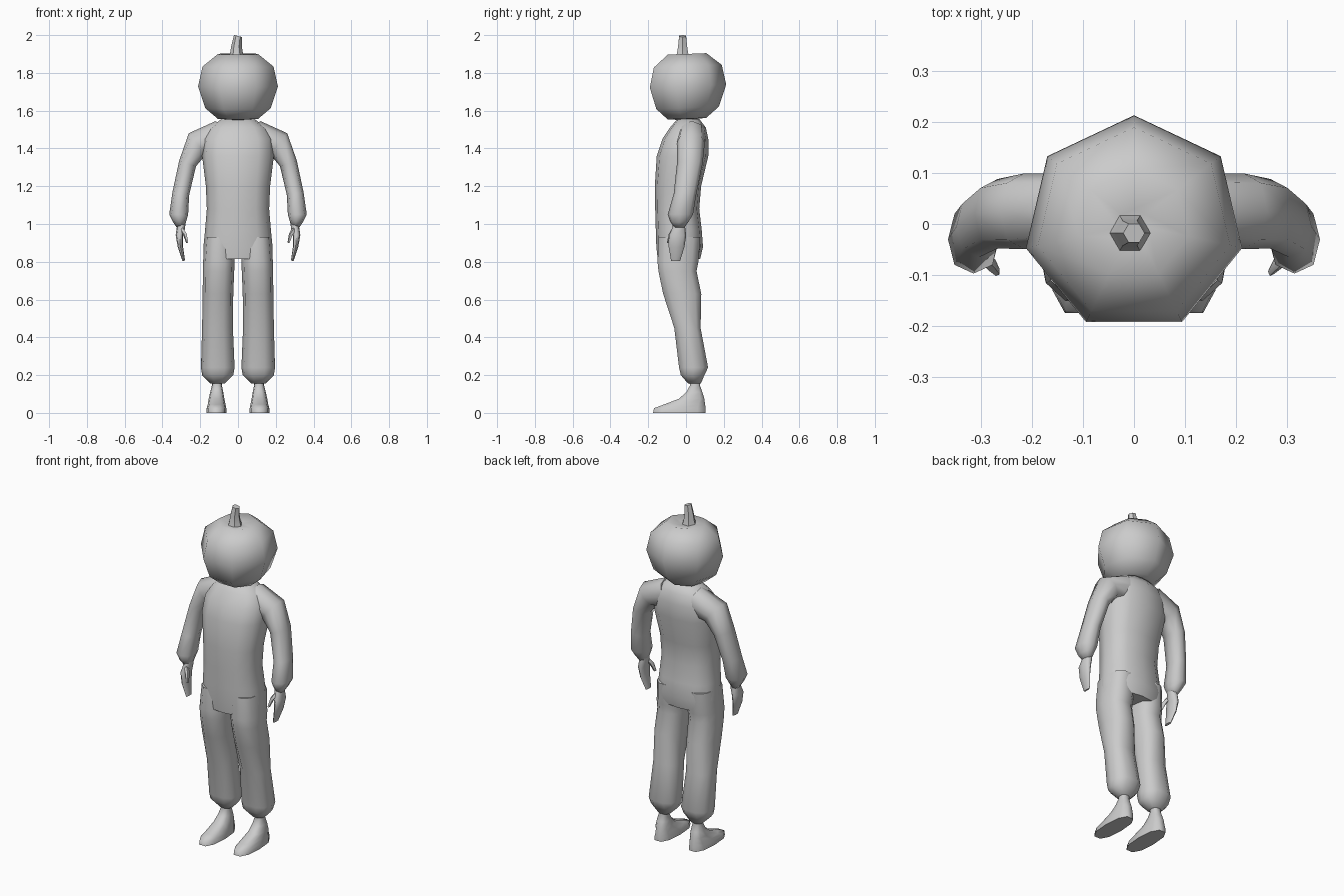
import bpy, bmesh, math
from mathutils import Vector

if "Cube" in bpy.data.objects:
    bpy.data.objects.remove(bpy.data.objects["Cube"])

grey = bpy.data.materials.new("plain grey")
grey.diffuse_color = (0.6, 0.6, 0.6, 1)
grey.use_nodes = True
grey.node_tree.nodes["Principled BSDF"].inputs["Base Color"].default_value = grey.diffuse_color


def loft(name, rings, angle=70):
    """Skin a list of point rings, cap both ends and shade smooth."""
    bm = bmesh.new()
    vr = [[bm.verts.new(p) for p in r] for r in rings]
    n = len(vr[0])
    for a, b in zip(vr, vr[1:]):
        for i in range(n):
            j = (i + 1) % n
            bm.faces.new((a[i], a[j], b[j], b[i]))
    bm.faces.new(vr[0][::-1])
    bm.faces.new(vr[-1])
    bmesh.ops.recalc_face_normals(bm, faces=bm.faces)
    me = bpy.data.meshes.new(name)
    bm.to_mesh(me)
    bm.free()
    me.materials.append(grey)
    ob = bpy.data.objects.new(name, me)
    bpy.context.collection.objects.link(ob)
    bpy.context.view_layer.objects.active = ob
    bpy.ops.object.select_all(action='DESELECT')
    ob.select_set(True)
    bpy.ops.object.shade_smooth_by_angle(angle=math.radians(angle))
    return ob


def spow(v, e):
    return math.copysign(abs(v) ** e, v)


def flat_ring(z, x0, x1, y0, y1, n=10, e=0.8):
    """Level rounded ring filling the given extents."""
    cx, cy, rx, ry = (x0 + x1) / 2, (y0 + y1) / 2, (x1 - x0) / 2, (y1 - y0) / 2
    return [(cx + rx * spow(math.cos(t), e), cy + ry * spow(math.sin(t), e), z)
            for t in (math.tau * i / n for i in range(n))]


def tube(name, stations, n=8, side=1):
    """Oval tube along (x, y, z, half thickness, half depth in y)."""
    pts = [Vector((side * s[0], s[1], s[2])) for s in stations]
    rings = []
    for i, (p, s) in enumerate(zip(pts, stations)):
        d = pts[min(i + 1, len(pts) - 1)] - pts[max(i - 1, 0)]
        d.y = 0
        d.normalize()
        across = Vector((d.z, 0, -d.x))
        rings.append([p + across * s[3] * spow(math.cos(t), 0.85)
                      + Vector((0, s[4] * spow(math.sin(t), 0.85), 0))
                      for t in (math.tau * k / n for k in range(n))])
    return loft(name, rings)


# Seven-sided pumpkin-shaped head with a dimple on top
head = []
for z, r in [(1.553, .05), (1.558, .11), (1.615, .178), (1.73, .217),
             (1.835, .193), (1.9, .11), (1.885, .03)]:
    head.append([(r * math.cos(t), r * math.sin(t) * .98, z + .04 * r * math.sin(t))
                 for t in (math.pi / 2 + math.tau * i / 7 for i in range(7))])
loft("head", head)

# Stem, flared at its foot and cut at a slant
stem = []
for z, r, x in [(1.88, .042, -.008), (1.905, .034, -.008), (1.94, .028, -.008),
                (1.995, .021, 0)]:
    slant = .25 if z > 1.99 else 0
    stem.append([(x + r * math.cos(t), -.018 + r * math.sin(t), z - slant * r * math.cos(t))
                 for t in (math.tau * i / 6 for i in range(6))])
loft("stem", stem, 50)

# Torso from crotch to neck: height, half width, front, back
torso = [(.815, .183, -.15, .075), (.88, .183, -.157, .09), (.97, .174, -.16, .083),
         (1.08, .165, -.163, .07), (1.2, .17, -.165, .08), (1.36, .19, -.155, .118),
         (1.45, .185, -.125, .118), (1.51, .15, -.085, .105), (1.557, .085, -.045, .07)]
loft("torso", [flat_ring(z, -w, w, f, b, 12) for z, w, f, b in torso])

# Trouser leg: height, inner x, outer x, front, back
leg = [(.93, .02, .175, -.15, .08), (.8, .018, .185, -.155, .07), (.75, .02, .186, -.15, .06),
       (.63, .025, .187, -.125, .085), (.45, .027, .19, -.065, .08), (.24, .018, .196, -.04, .12),
       (.2, .025, .19, -.03, .1), (.155, .07, .145, .01, .08)]
# Foot: height, inner x, outer x, front, back
foot = [(0, .06, .168, -.18, .11), (.025, .062, .166, -.175, .11), (.045, .066, .16, -.12, .105),
        (.075, .072, .155, -.04, .1), (.11, .078, .147, .0, .088), (.145, .085, .138, .02, .075),
        (.18, .08, .14, .015, .08)]

# Sleeve, hand and thumb as tubes
arm = [(.09, .03, 1.465, .085, .07), (.215, .025, 1.425, .072, .074), (.267, .02, 1.32, .047, .068),
       (.303, -.005, 1.16, .045, .06), (.314, -.03, 1.05, .05, .067), (.308, -.035, 1.015, .036, .05),
       (.303, -.035, .985, .022, .03)]
hand = [(.298, -.035, 1.03, .022, .03), (.302, -.038, .98, .022, .034), (.31, -.045, .94, .02, .046),
        (.305, -.05, .88, .014, .042), (.287, -.055, .805, .007, .024)]
thumb = [(.3, -.06, .975, .012, .014), (.28, -.078, .945, .011, .014), (.268, -.093, .9, .006, .009)]

for side, label in ((1, "left"), (-1, "right")):
    for name, data in (("trouser_leg", leg), ("foot", foot)):
        loft(f"{label}_{name}", [flat_ring(z, side * a, side * b, f, k)
                                 for z, a, b, f, k in data])
    tube(f"{label}_arm", arm, 8, side)
    tube(f"{label}_hand", hand, 8, side)
    tube(f"{label}_thumb", thumb, 5, side)
